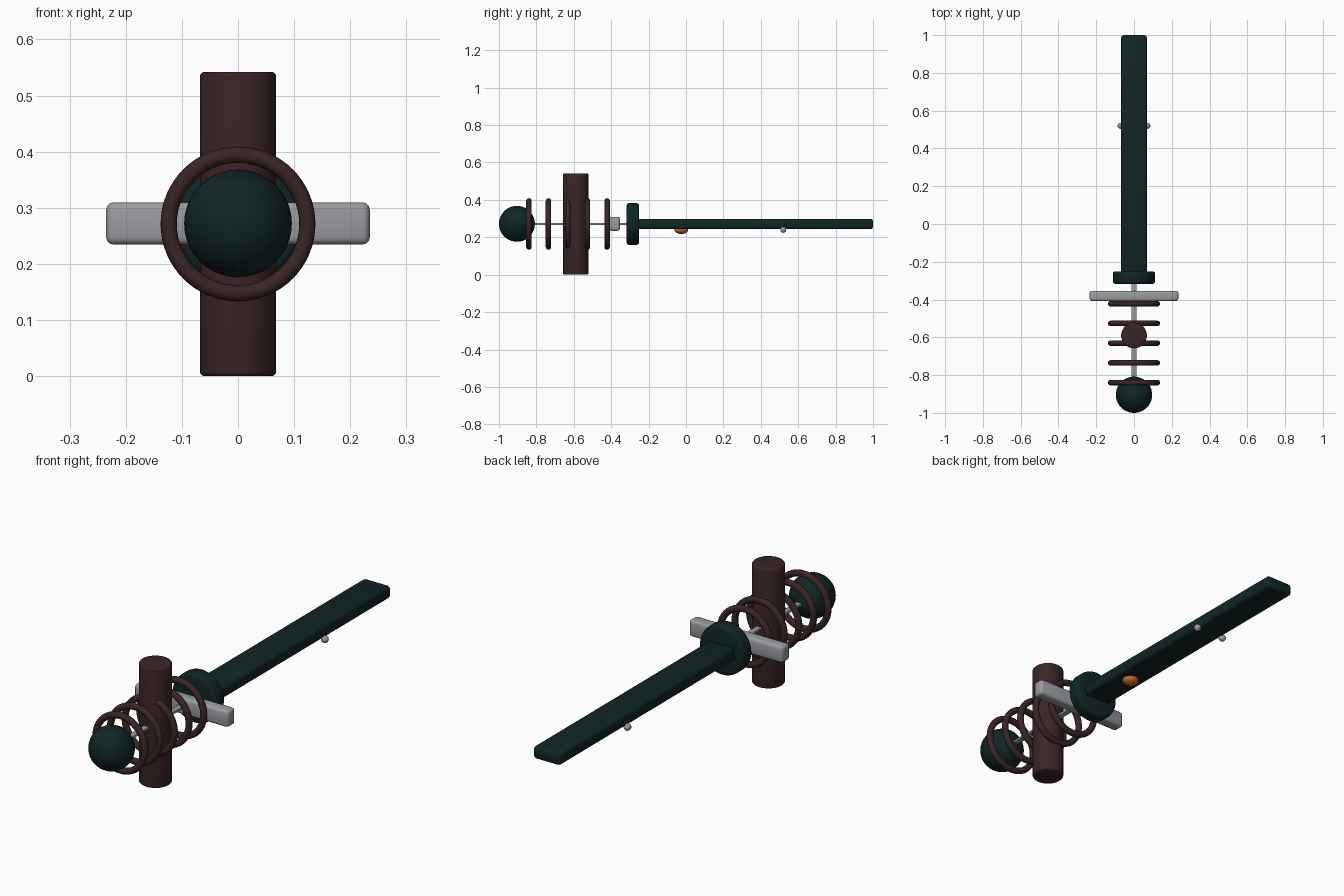
import bpy, math

if "Cube" in bpy.data.objects:
    bpy.data.objects.remove(bpy.data.objects["Cube"])

ZC = 0.271  # height of the long axis


def material(name, rgb):
    m = bpy.data.materials.new(name)
    m.diffuse_color = (*rgb, 1)
    m.use_nodes = True
    m.node_tree.nodes["Principled BSDF"].inputs["Base Color"].default_value = m.diffuse_color
    return m


teal = material("dark teal", (0.005, 0.018, 0.018))
brown = material("dark brown", (0.042, 0.018, 0.019))
steel = material("steel grey", (0.32, 0.33, 0.35))
orange = material("orange", (0.60, 0.14, 0.025))


def finish(name, mat, bevel=0, segments=3):
    ob = bpy.context.object
    ob.name = name
    ob.data.materials.append(mat)
    bpy.ops.object.transform_apply(location=False, rotation=True, scale=True)
    if bevel:
        mod = ob.modifiers.new("rounded edges", 'BEVEL')
        mod.width, mod.segments, mod.limit_method = bevel, segments, 'ANGLE'
        mod.angle_limit = math.radians(40)
        bpy.ops.object.modifier_apply(modifier=mod.name)
    bpy.ops.object.shade_smooth_by_angle(angle=math.radians(35))
    return ob


def box(name, mat, loc, size, bevel):
    bpy.ops.mesh.primitive_cube_add(size=1, location=loc)
    bpy.context.object.scale = size
    return finish(name, mat, bevel)


def cylinder(name, mat, loc, r, h, bevel, along_y=False):
    rot = (math.pi / 2, 0, 0) if along_y else (0, 0, 0)
    bpy.ops.mesh.primitive_cylinder_add(vertices=48, radius=r, depth=h, location=loc, rotation=rot)
    return finish(name, mat, bevel)


def ball(name, mat, loc, r, flat=1):
    bpy.ops.mesh.primitive_uv_sphere_add(segments=40, ring_count=20, radius=r, location=loc)
    bpy.context.object.scale = (1, 1, flat)
    return finish(name, mat)


# blade, collar, crossguard
box("blade", teal, (0, 0.355, ZC), (0.136, 1.29, 0.056), 0.014)
cylinder("collar", teal, (0, -0.284, ZC), 0.112, 0.066, 0.014, True)
box("crossguard", steel, (0, -0.381, ZC + 0.001), (0.47, 0.055, 0.075), 0.013)

# upright grip and the flat tang running through it
cylinder("grip", brown, (0, -0.59, ZC), 0.068, 0.542, 0.008)
box("tang", steel, (0, -0.57, ZC), (0.026, 0.56, 0.011), 0.002)

# grip rings
for i in range(5):
    bpy.ops.mesh.primitive_torus_add(major_radius=0.1235, minor_radius=0.0145,
                                     major_segments=64, minor_segments=16,
                                     location=(0, -0.84 + i * 0.1045, ZC),
                                     rotation=(math.pi / 2, 0, 0))
    finish(f"grip_ring_{i + 1}", brown)

# pommel, orange stud and the two side beads under the blade
ball("pommel", teal, (0, -0.904, ZC + 0.001), 0.096)
ball("orange_stud", orange, (0, -0.025, 0.239), 0.036, 0.6)
for side, s in (("left", -1), ("right", 1)):
    ball(f"{side}_bead", steel, (s * 0.071, 0.52, 0.24), 0.016)
